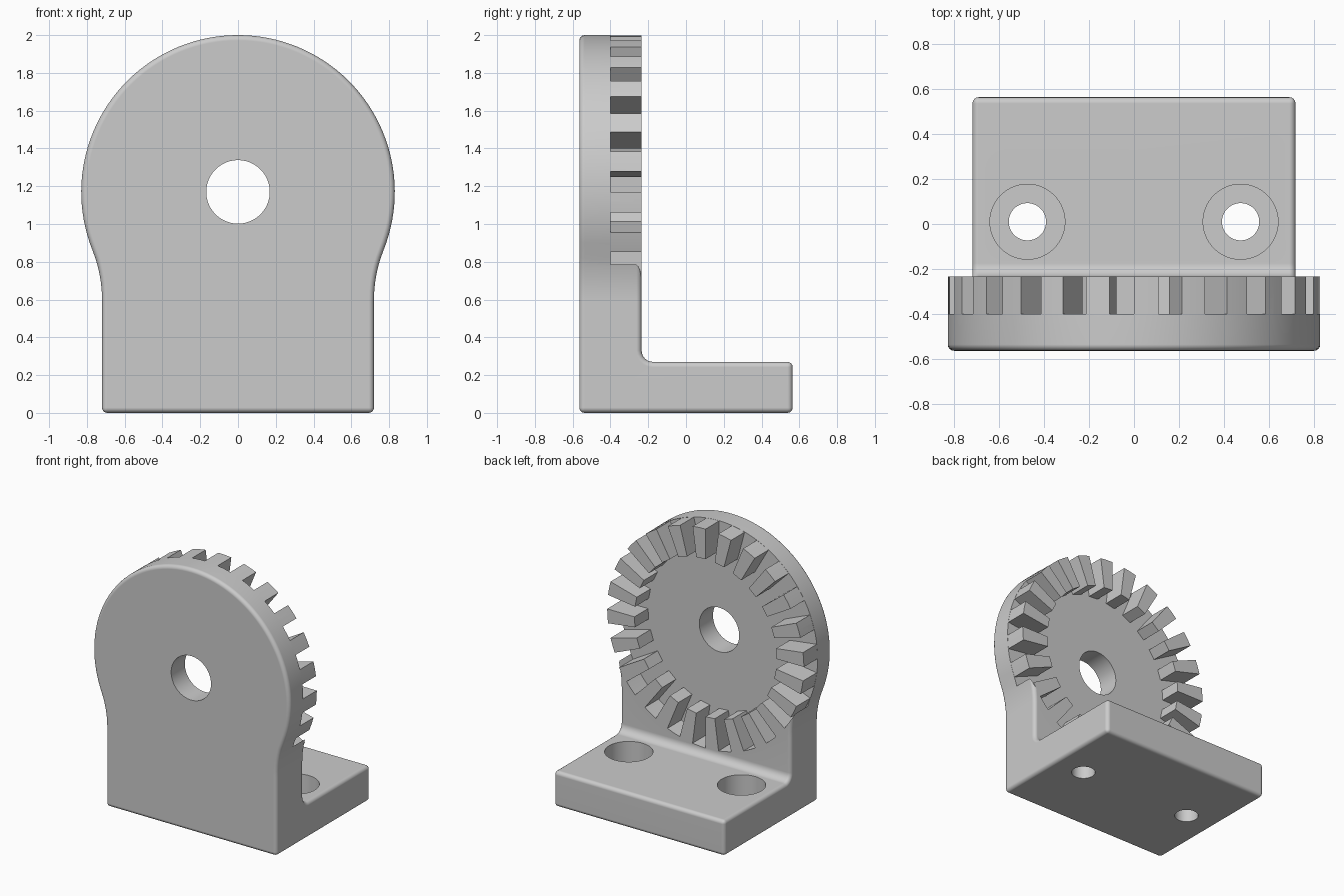
import bpy, bmesh, math
from mathutils import Matrix, Vector

if "Cube" in bpy.data.objects:
    bpy.data.objects.remove(bpy.data.objects["Cube"])

HUB_Z, HUB_R = 1.17, 0.83           # rounded head of the upright
HALF_W = 0.72                       # half width of the foot
FRONT, FACE, BACK = -0.565, -0.235, 0.565
FLOOR = -0.40                       # plane the teeth stand on
FOOT_Z = 0.27


def make_object(name, bm):
    bmesh.ops.recalc_face_normals(bm, faces=bm.faces[:])
    mesh = bpy.data.meshes.new(name)
    bm.to_mesh(mesh)
    bm.free()
    ob = bpy.data.objects.new(name, mesh)
    bpy.context.collection.objects.link(ob)
    return ob


def prism(bm, pts, y0, y1):
    """Extrude an x/z outline along y."""
    a = [bm.verts.new((x, y0, z)) for x, z in pts]
    b = [bm.verts.new((x, y1, z)) for x, z in pts]
    n = len(pts)
    bm.faces.new(a)
    bm.faces.new(b[::-1])
    for i in range(n):
        bm.faces.new((a[i], b[i], b[(i + 1) % n], a[(i + 1) % n]))


def cylinder(name, r, centre, depth, axis):
    bm = bmesh.new()
    bmesh.ops.create_cone(bm, cap_ends=True, segments=96, radius1=r, radius2=r, depth=depth)
    if axis == 'Y':
        bm.transform(Matrix.Rotation(math.pi / 2, 4, 'X'))
    bm.transform(Matrix.Translation(Vector(centre)))
    return make_object(name, bm)


def boolean(target, tool, operation):
    tool.hide_render = True
    mod = target.modifiers.new(tool.name, 'BOOLEAN')
    mod.operation, mod.object, mod.solver = operation, tool, 'EXACT'
    bpy.context.view_layer.objects.active = target
    bpy.ops.object.modifier_apply(modifier=mod.name)
    bpy.data.objects.remove(tool)


# Upright outline, right half: straight side, concave blend, round head
R = 0.70
blend = math.asin(0.57 / (HUB_R + R))
half = [(HALF_W, 0), (HALF_W, FOOT_Z)]
for i in range(7):
    a = blend * i / 6
    half.append((HALF_W + R - R * math.cos(a), 0.6 + R * math.sin(a)))
for i in range(1, 41):
    a = -blend + (math.pi / 2 + blend) * i / 40
    half.append((HUB_R * math.cos(a), HUB_Z + HUB_R * math.sin(a)))
half[-1] = (0, HUB_Z + HUB_R)
outline = half + [(-x, z) for x, z in half[-2::-1]]

# Upright and foot as one L-shaped solid
bm = bmesh.new()
f = [bm.verts.new((x, FRONT, z)) for x, z in outline]
b = [bm.verts.new((x, FACE, z)) for x, z in outline]
s = [bm.verts.new((x, BACK, z)) for x, z in
     ((HALF_W, 0), (HALF_W, FOOT_Z), (-HALF_W, FOOT_Z), (-HALF_W, 0))]
bm.faces.new(f)
bm.faces.new(b[1:-1])
bm.faces.new(s)
for i in range(len(f)):
    j = (i + 1) % len(f)
    bm.faces.new((f[i], b[i], b[j], f[j]))
ring = [b[0], b[1], b[-2], b[-1]]
for i in range(4):
    j = (i + 1) % 4
    bm.faces.new((ring[i], s[i], s[j], ring[j]))
bmesh.ops.recalc_face_normals(bm, faces=bm.faces[:])
bmesh.ops.dissolve_limit(bm, angle_limit=math.radians(0.5),
                         verts=bm.verts[:], edges=bm.edges[:])

# Inside fillet, then rounded outer edges
inner = [e for e in bm.edges if all(abs(v.co.y - FACE) < 1e-4 and
                                    abs(v.co.z - FOOT_Z) < 1e-4 for v in e.verts)]
bmesh.ops.bevel(bm, geom=inner, offset=0.06, segments=6, profile=0.5, affect='EDGES')
bm.normal_update()
sharp = [e for e in bm.edges if e.calc_face_angle(0) > 0.6]
bmesh.ops.bevel(bm, geom=sharp, offset=0.028, segments=4, profile=0.5, affect='EDGES')
bracket = make_object("toothed_bracket", bm)

# Round recess in the back of the head
mid = (FLOOR - 0.225) / 2
boolean(bracket, cylinder("recess_cutter", 0.839, (0, mid, HUB_Z), -0.225 - FLOOR, 'Y'), 'DIFFERENCE')

# Ring of 24 radial teeth; the lowest ones run into the recess wall
bm = bmesh.new()
for k in range(24):
    a0 = 7.5 + 15 * k
    outer = 0.842 if 210 <= a0 < 330 else 0.829
    pts = []
    for r, d in ((0.6, 0), (outer, 0), (outer, 3.75), (outer, 7.5), (0.6, 7.5)):
        a = math.radians(a0 + d)
        pts.append((r * math.cos(a), HUB_Z + r * math.sin(a)))
    prism(bm, pts, FLOOR - 0.03, FACE)
boolean(bracket, make_object("teeth", bm), 'UNION')

# Pivot hole and two counterbored screw holes
boolean(bracket, cylinder("pivot_cutter", 0.168, (0, -0.4, HUB_Z), 1, 'Y'), 'DIFFERENCE')
for x in (-0.475, 0.475):
    boolean(bracket, cylinder("screw_cutter", 0.083, (x, 0.01, 0.1), 0.8, 'Z'), 'DIFFERENCE')
    boolean(bracket, cylinder("counterbore_cutter", 0.167, (x, 0.01, 0.25), 0.3, 'Z'), 'DIFFERENCE')

# Smooth rounds, crisp edges
bpy.ops.object.select_all(action='DESELECT')
bracket.select_set(True)
bpy.context.view_layer.objects.active = bracket
bpy.ops.object.shade_smooth_by_angle(angle=math.radians(30))
wn = bracket.modifiers.new("weighted_normals", 'WEIGHTED_NORMAL')
wn.keep_sharp = True
